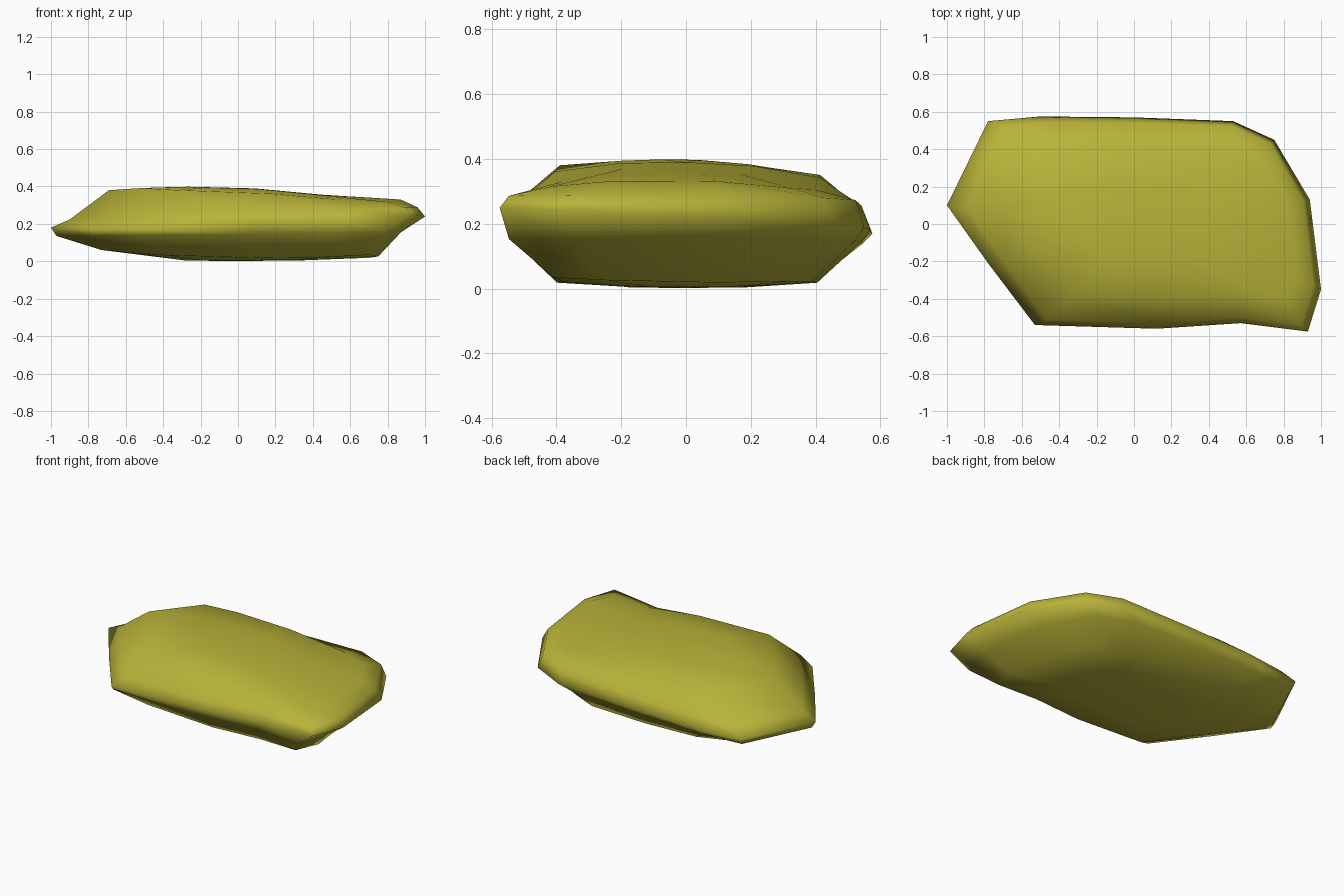
import bpy
import bmesh

default_cube = bpy.data.objects.get("Cube")
if default_cube:
    bpy.data.objects.remove(default_cube, do_unlink=True)


def make_material(name, colour):
    material = bpy.data.materials.new(name)
    material.use_nodes = True
    material.diffuse_color = colour
    material.node_tree.nodes["Principled BSDF"].inputs["Base Color"].default_value = colour
    return material


def interpolate(profile, position):
    """Height at a position along a piecewise linear profile."""
    if position <= profile[0][0]:
        return profile[0][1]
    for (start, low), (end, high) in zip(profile, profile[1:]):
        if position <= end:
            return low + (high - low) * (position - start) / (end - start)
    return profile[-1][1]


# Widest outline of the stone, clockwise from the pointed end
RIM = [(-1, .1, .18), (-.78, .55, .18), (-.5, .575, .17), (0, .57, .18),
       (.53, .55, .19), (.75, .45, .2), (.94, .13, .22), (1, -.35, .24),
       (.93, -.575, .25), (.57, -.53, .22), (.12, -.56, .2),
       (-.53, -.54, .17), (-.78, -.21, .17)]

# Lengthwise ridge and keel profiles
RIDGE = [(-.69, .385), (-.35, .4), (.05, .395), (.55, .347), (.9, .335)]
KEEL = [(-.7, .06), (-.25, 0), (.4, .005), (.75, .02)]


def top_height(x, y):
    return interpolate(RIDGE, x) - .2 * (y + .08) ** 2


def bottom_height(x, y):
    return interpolate(KEEL, x) + .1 * y * y


def shoulder_height(x, y):
    return .255 + .035 * x


def underside_height(x, y):
    return .145 + .01 * x


def add_ring(bm, scale_x, shift_x, scale_y, height=None):
    """Shrink the rim and lift it onto a height function."""
    ring = []
    for x, y, z in RIM:
        px, py = x * scale_x + shift_x, y * scale_y
        ring.append(bm.verts.new((px, py, height(px, py) if height else z)))
    return ring


def bridge(bm, lower, upper):
    count = len(lower)
    for i in range(count):
        j = (i + 1) % count
        bm.faces.new((lower[i], lower[j], upper[j], upper[i]))


def cap(bm, ring, height):
    """Close a ring with a fan around its centre."""
    x = sum(v.co.x for v in ring) / len(ring)
    y = sum(v.co.y for v in ring) / len(ring)
    centre = bm.verts.new((x, y, height(x, y)))
    for a, b in zip(ring, ring[1:] + ring[:1]):
        bm.faces.new((a, b, centre))


# Stone body: stacked rings from keel to ridge
bm = bmesh.new()
rings = [
    add_ring(bm, .35, 0, .32, bottom_height),
    add_ring(bm, .74, .01, .71, bottom_height),
    add_ring(bm, .92, -.05, .95, underside_height),
    add_ring(bm, 1, 0, 1),
    add_ring(bm, .93, .03, .95, shoulder_height),
    add_ring(bm, .78, .09, .72, top_height),
    add_ring(bm, .4, .05, .36, top_height),
]
for lower, upper in zip(rings, rings[1:]):
    bridge(bm, lower, upper)
cap(bm, rings[0], bottom_height)
cap(bm, rings[-1], top_height)
bmesh.ops.recalc_face_normals(bm, faces=bm.faces)
for face in bm.faces:
    face.smooth = True

mesh = bpy.data.meshes.new("flat_stone")
bm.to_mesh(mesh)
bm.free()
mesh.materials.append(make_material("olive yellow", (.48, .45, .04, 1)))
stone = bpy.data.objects.new("flat_stone", mesh)
bpy.context.collection.objects.link(stone)
